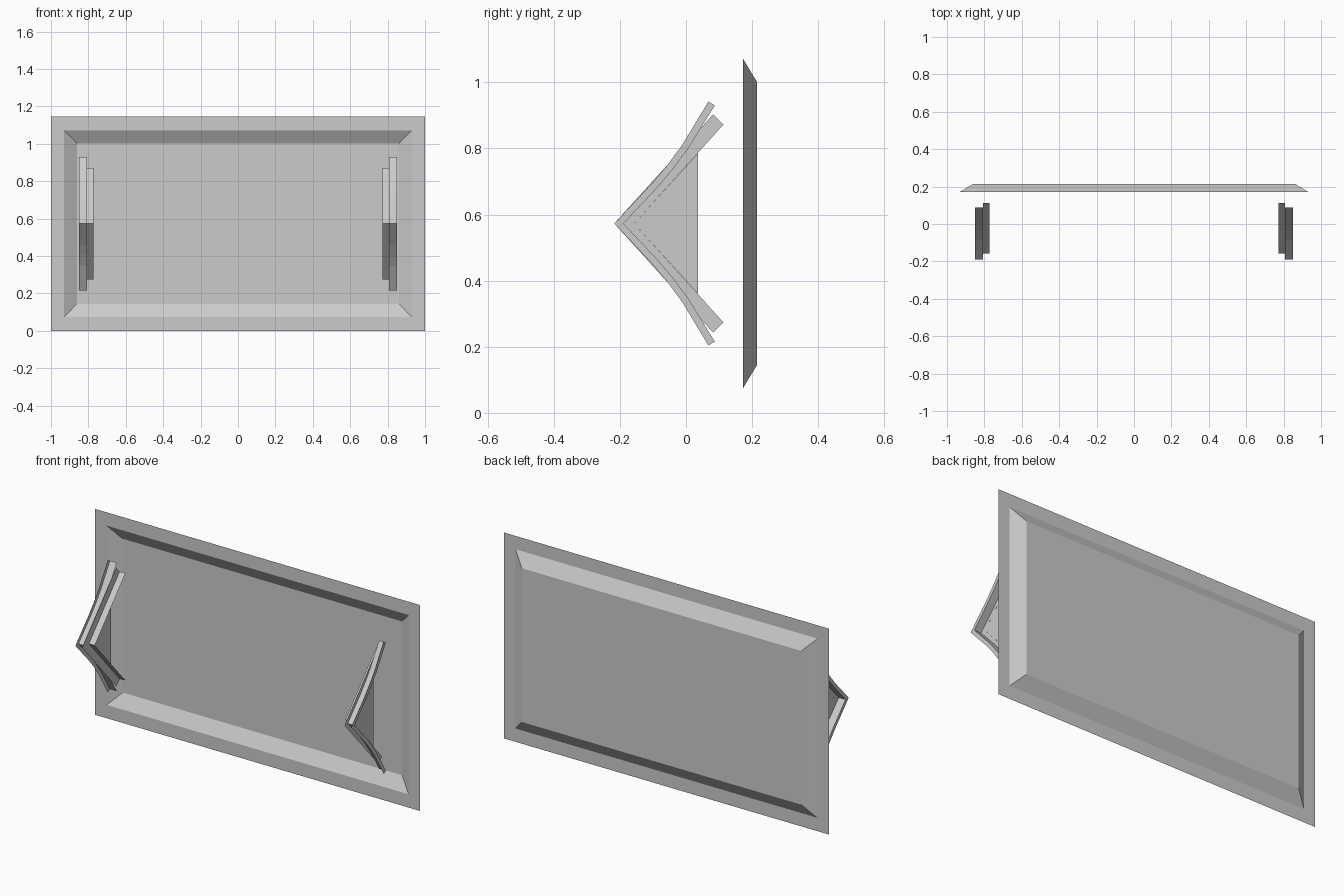
import bpy

if "Cube" in bpy.data.objects:
    bpy.data.objects.remove(bpy.data.objects["Cube"])

ZC = 0.573          # mid height of the panel
HALF_Z = 0.573      # half height of the panel


def make(name, verts, faces, mirror=False):
    me = bpy.data.meshes.new(name)
    me.from_pydata(verts, [], faces)
    me.update()
    ob = bpy.data.objects.new(name, me)
    bpy.context.collection.objects.link(ob)
    if mirror:
        ob.modifiers.new("Mirror", 'MIRROR').use_axis[0] = True
    return ob


def chevron(half, x):
    """Half profile (y, height above middle) -> full V path at a given x."""
    low = [(x, y, ZC - h) for y, h in reversed(half[1:])]
    return low + [(x, y, ZC + h) for y, h in half]


def strips(name, paths):
    """Thin sheet joining successive paths of equal length."""
    n = len(paths[0])
    verts = [v for p in paths for v in p]
    faces = [(r * n + i, r * n + i + 1, (r + 1) * n + i + 1, (r + 1) * n + i)
             for r in range(len(paths) - 1) for i in range(n - 1)]
    return make(name, verts, faces, True)


# recessed tray panel: rim, sloped wall, flat back
rings = [(1.0, HALF_Z, 0.172), (0.93, 0.499, 0.172), (0.86, 0.428, 0.215)]
verts = [(sx * w, y, ZC + sz * h) for w, h, y in rings
         for sx, sz in ((-1, -1), (1, -1), (1, 1), (-1, 1))]
faces = [(r * 4 + i, r * 4 + (i + 1) % 4, r * 4 + 4 + (i + 1) % 4, r * 4 + 4 + i)
         for r in range(2) for i in range(4)] + [(8, 9, 10, 11)]
make("tray_panel", verts, faces)

# outer curved bracket: side flange and web
edge = [(-0.217, 0), (-0.1, 0.125), (-0.054, 0.18), (-0.012, 0.237), (0.068, 0.369)]
web = [(-0.189, 0), (-0.083, 0.113), (-0.037, 0.168), (0.006, 0.226), (0.087, 0.357)]
X_OUT, X_MID, X_IN = 0.85, 0.808, 0.772
strips("outer_bracket", [chevron(edge, X_OUT), chevron(web, X_OUT), chevron(web, X_MID)])

# inner straight bracket: side flange and web
edge = [(-0.217, 0), (0.082, 0.33)]
web = [(-0.157, 0), (0.113, 0.299)]
strips("inner_bracket", [chevron(edge, X_MID), chevron(web, X_MID), chevron(web, X_IN)])

# triangular gusset plate inside the bracket
make("gusset_plate", chevron([(-0.157, 0), (0.037, 0.213)], X_MID), [(0, 1, 2)], True)
